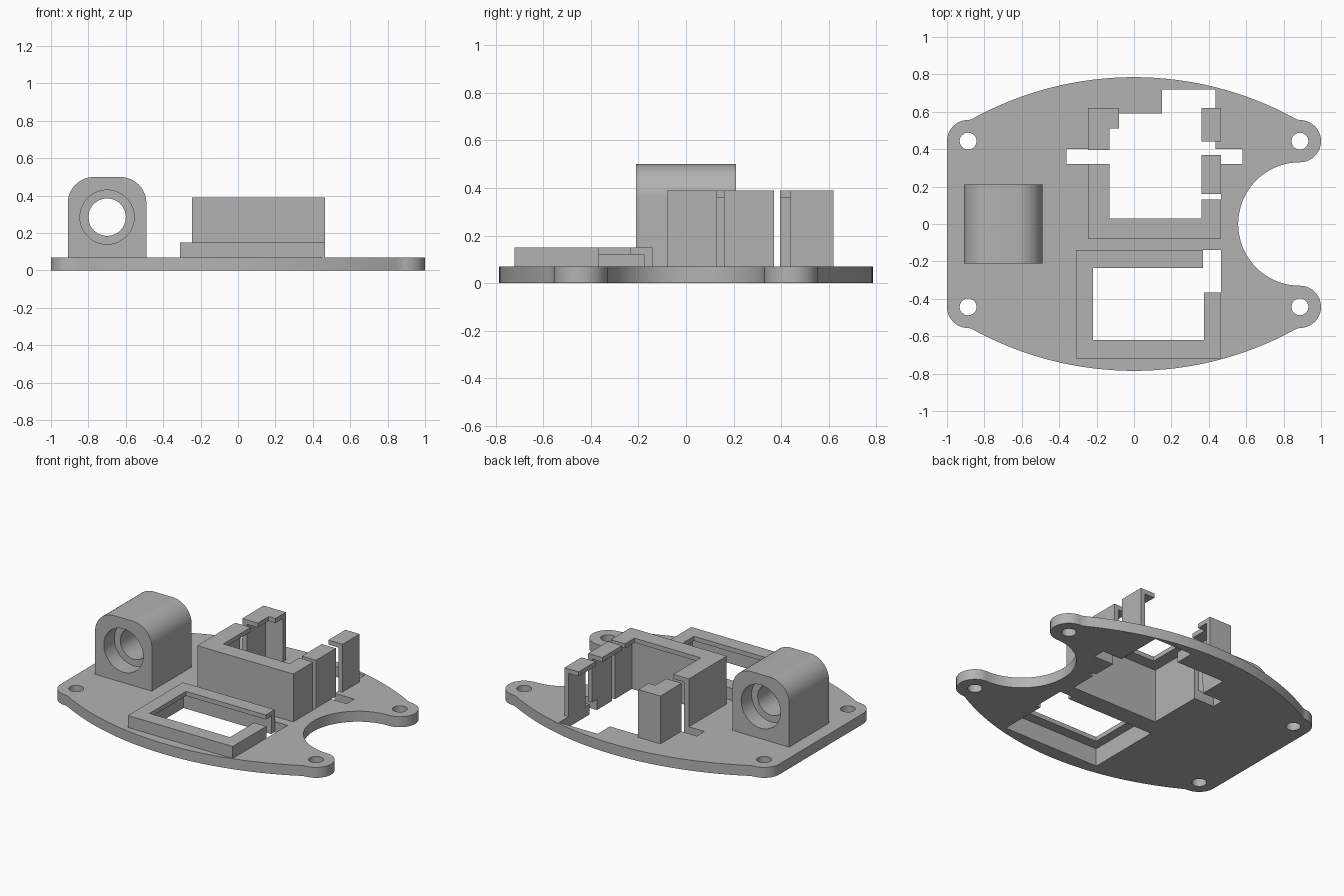
import bpy, bmesh, math
from mathutils import Matrix, Vector

cube = bpy.data.objects.get("Cube")
if cube:
    bpy.data.objects.remove(cube, do_unlink=True)

grey = bpy.data.materials.new("plain grey")
grey.use_nodes = True
colour = (0.45, 0.45, 0.45, 1)
grey.diffuse_color = colour
grey.node_tree.nodes["Principled BSDF"].inputs["Base Color"].default_value = colour

PLATE = 0.07      # plate thickness
LUG_X, LUG_Y, LUG_R = 0.887, 0.443, 0.113
CUT_R = LUG_Y - LUG_R


def finish(name, bm):
    bmesh.ops.recalc_face_normals(bm, faces=bm.faces)
    mesh = bpy.data.meshes.new(name)
    bm.to_mesh(mesh)
    bm.free()
    mesh.materials.append(grey)
    obj = bpy.data.objects.new(name, mesh)
    bpy.context.collection.objects.link(obj)
    return obj


def prism(name, points, depth):
    """Extrude an outline of 3D points along a vector."""
    bm = bmesh.new()
    face = bm.faces.new([bm.verts.new(p) for p in points])
    ext = bmesh.ops.extrude_face_region(bm, geom=[face], use_keep_orig=True)
    verts = [g for g in ext["geom"] if isinstance(g, bmesh.types.BMVert)]
    bmesh.ops.translate(bm, verts=verts, vec=depth)
    return finish(name, bm)


def box(name, x0, x1, y0, y1, z0=-0.1, z1=0.6):
    outline = [(x0, y0, z0), (x1, y0, z0), (x1, y1, z0), (x0, y1, z0)]
    return prism(name, outline, (0, 0, z1 - z0))


def cylinder(name, centre, radius, depth, along_y=False):
    bm = bmesh.new()
    turn = Matrix.Rotation(math.pi / 2, 4, "X") if along_y else Matrix()
    bmesh.ops.create_cone(bm, cap_ends=True, segments=48, radius1=radius,
                          radius2=radius, depth=depth,
                          matrix=Matrix.Translation(centre) @ turn)
    return finish(name, bm)


def cut(target, cutters):
    """Subtract every cutter, bake the result and discard the cutters."""
    for cutter in cutters:
        cutter.hide_render = True
        mod = target.modifiers.new("cut", "BOOLEAN")
        mod.operation, mod.solver, mod.object = "DIFFERENCE", "EXACT", cutter
    bpy.context.view_layer.update()
    graph = bpy.context.evaluated_depsgraph_get()
    mesh = bpy.data.meshes.new_from_object(target.evaluated_get(graph))
    target.modifiers.clear()
    target.data = mesh
    for cutter in cutters:
        bpy.data.objects.remove(cutter, do_unlink=True)


def arc(cx, cy, r, start, end, steps=20):
    angles = [math.radians(start + (end - start) * i / steps) for i in range(steps + 1)]
    return [(cx + r * math.cos(a), cy + r * math.sin(a)) for a in angles]


# Base plate: bowed front and back, corner lugs, round bay on one side
bow_r = 1.79
bow_y = 0.785 - bow_r
half = math.degrees(math.asin(0.87 / bow_r))
outline = arc(-LUG_X, -LUG_Y, LUG_R, 180, 270)
outline += arc(0, -bow_y, bow_r, 270 - half, 270 + half, 48)
outline += arc(LUG_X, -LUG_Y, LUG_R, 270, 450)
outline += arc(LUG_X, 0, CUT_R, 270, 90, 40)[1:-1]
outline += arc(LUG_X, LUG_Y, LUG_R, -90, 90)
outline += arc(0, bow_y, bow_r, 90 - half, 90 + half, 48)
outline += arc(-LUG_X, LUG_Y, LUG_R, 90, 180)
plate = prism("base_plate", [(x, y, 0) for x, y in outline], (0, 0, PLATE))
holes = [cylinder("screw_hole", (sx * LUG_X, sy * LUG_Y, 0), 0.045, 0.4)
         for sx in (-1, 1) for sy in (-1, 1)]
cut(plate, holes + [
    box("case_opening", -0.21, 0.435, -0.05, 0.59),
    box("back_opening", 0.15, 0.435, 0.5, 0.72),
    box("cross_slot", -0.36, 0.58, 0.32, 0.40),
    box("small_notch", 0.4, 0.465, 0.13, 0.16),
    box("tray_opening", -0.28, 0.435, -0.69, -0.175),
    box("tray_notch", 0.37, 0.465, -0.365, -0.14),
])

# Tall open case: thin walls with an inward lip, split by gaps
case = box("tall_case", -0.245, 0.465, -0.08, 0.62, PLATE, 0.39)
cut(case, [
    box("inside", -0.21, 0.435, -0.05, 0.59, 0, 0.36),
    box("top_opening", -0.13, 0.36, 0.03, 0.51),
    box("back_gap", -0.08, 0.36, 0.45, 0.7),
    box("back_corner", 0.15, 0.435, 0.45, 0.7, 0, 0.36),
    box("side_gap", 0.3, 0.5, 0.13, 0.16),
    box("wide_side_gap", 0.3, 0.5, 0.37, 0.44),
    box("other_side_gap", -0.3, -0.1, 0.32, 0.395),
])

# Low tray with the same kind of lip and one open corner
tray = box("low_tray", -0.31, 0.465, -0.72, -0.14, PLATE, 0.15)
cut(tray, [
    box("inside", -0.28, 0.435, -0.69, -0.175, 0, 0.12),
    box("top_opening", -0.22, 0.375, -0.62, -0.235),
    box("open_corner", 0.37, 0.5, -0.365, -0.1),
])

# Bearing block: rounded top, through bore, wider recess at each end
bx, bz, bw, br = -0.70, 0.285, 0.21, 0.14
profile = [(bx - bw, PLATE), (bx + bw, PLATE)]
profile += arc(bx + bw - br, 0.5 - br, br, 0, 90, 16)
profile += arc(bx - bw + br, 0.5 - br, br, 90, 180, 16)
block = prism("bearing_block", [(x, -bw, z) for x, z in profile], (0, 2 * bw, 0))
cut(block, [cylinder("bore", (bx, 0, bz), 0.10, 1, True)]
    + [cylinder("recess", (bx, s * bw, bz), 0.145, 0.22, True) for s in (-1, 1)])

# Smooth the round surfaces, keep the edges crisp
for obj in (plate, case, tray, block):
    bpy.ops.object.select_all(action="DESELECT")
    obj.select_set(True)
    bpy.context.view_layer.objects.active = obj
    bpy.ops.object.shade_smooth_by_angle(angle=math.radians(30))
